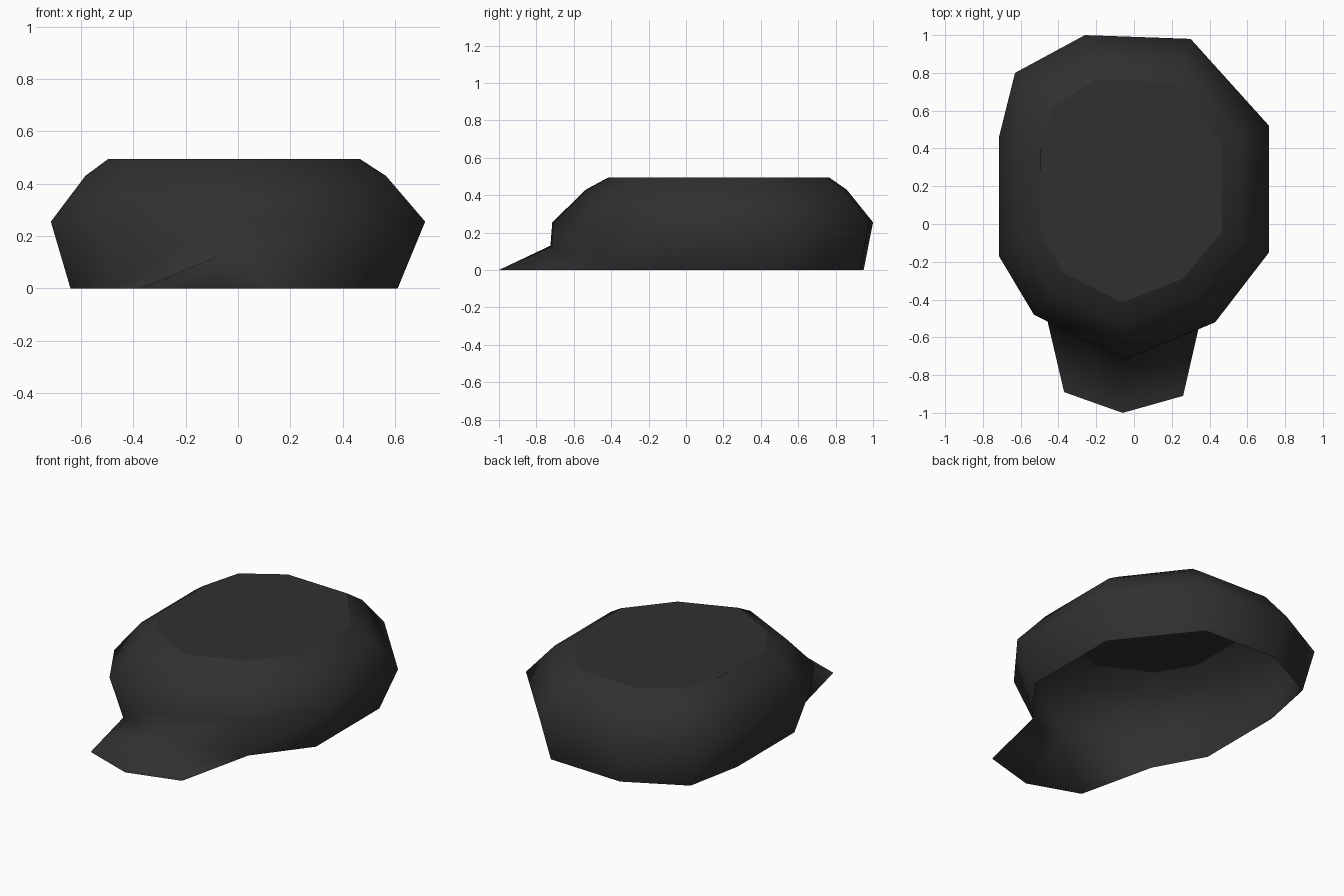
import bpy
import bmesh

if "Cube" in bpy.data.objects:
    bpy.data.objects.remove(bpy.data.objects["Cube"])

# Ten-sided plan outlines of the cap: widest band, flat crown, open hem.
# Order: counter-clockwise from the back left.
BAND = [(-.26, 1), (-.63, .80), (-.715, .46), (-.715, -.17), (-.53, -.48),
        (-.06, -.715), (.43, -.52), (.715, -.15), (.715, .52), (.30, .98)]
CROWN = [(-.20, .765), (-.43, .62), (-.495, .38), (-.495, -.05), (-.37, -.26),
         (-.06, -.415), (.26, -.29), (.465, -.04), (.465, .42), (.21, .75)]
HEM = [(-.22, .95), (-.57, .77), (-.64, .42), (-.64, -.13), (-.48, -.42),
       (-.06, -.725), (.37, -.43), (.61, -.12), (.61, .49), (.26, .93)]
BRIM = [(-.37, -.89), (-.06, -1), (.26, -.91)]
FRONT = 5  # index of the front centre point

cloth = bpy.data.materials.new("charcoal cloth")
cloth.diffuse_color = (.03, .03, .03, 1)
cloth.use_nodes = True
cloth.node_tree.nodes["Principled BSDF"].inputs["Base Color"].default_value = cloth.diffuse_color

bm = bmesh.new()


def ring(points, z):
    return [bm.verts.new((x, y, z)) for x, y in points]


def bridge(lower, upper):
    n = len(lower)
    for i in range(n):
        j = (i + 1) % n
        bm.faces.new((lower[i], lower[j], upper[j], upper[i]))


# Cap shell, from hem to crown
shoulder = [(b[0] + (c[0] - b[0]) * .6, b[1] + (c[1] - b[1]) * .6)
            for b, c in zip(BAND, CROWN)]
hem = ring(HEM, 0)
hem[FRONT].co.z = .13          # hem arches over the brim
rings = [hem, ring(BAND, .255), ring(shoulder, .43), ring(CROWN, .495)]
for lower, upper in zip(rings, rings[1:]):
    bridge(lower, upper)

# Brim, a single sheet sloping down from the front hem
tip = ring(BRIM, 0)
for k in (0, 1):
    a, b = hem[FRONT - 1 + k], hem[FRONT + k]
    bm.faces.new((tip[k], tip[k + 1], b, a))

for f in bm.faces:
    f.smooth = True

# Flat crown with a crisp edge
top = bm.faces.new(rings[-1])
top.smooth = False

bm.normal_update()
if top.normal.z < 0:
    bmesh.ops.reverse_faces(bm, faces=bm.faces[:])

mesh = bpy.data.meshes.new("cap")
bm.to_mesh(mesh)
bm.free()
mesh.materials.append(cloth)
cap = bpy.data.objects.new("cap", mesh)
bpy.context.collection.objects.link(cap)
